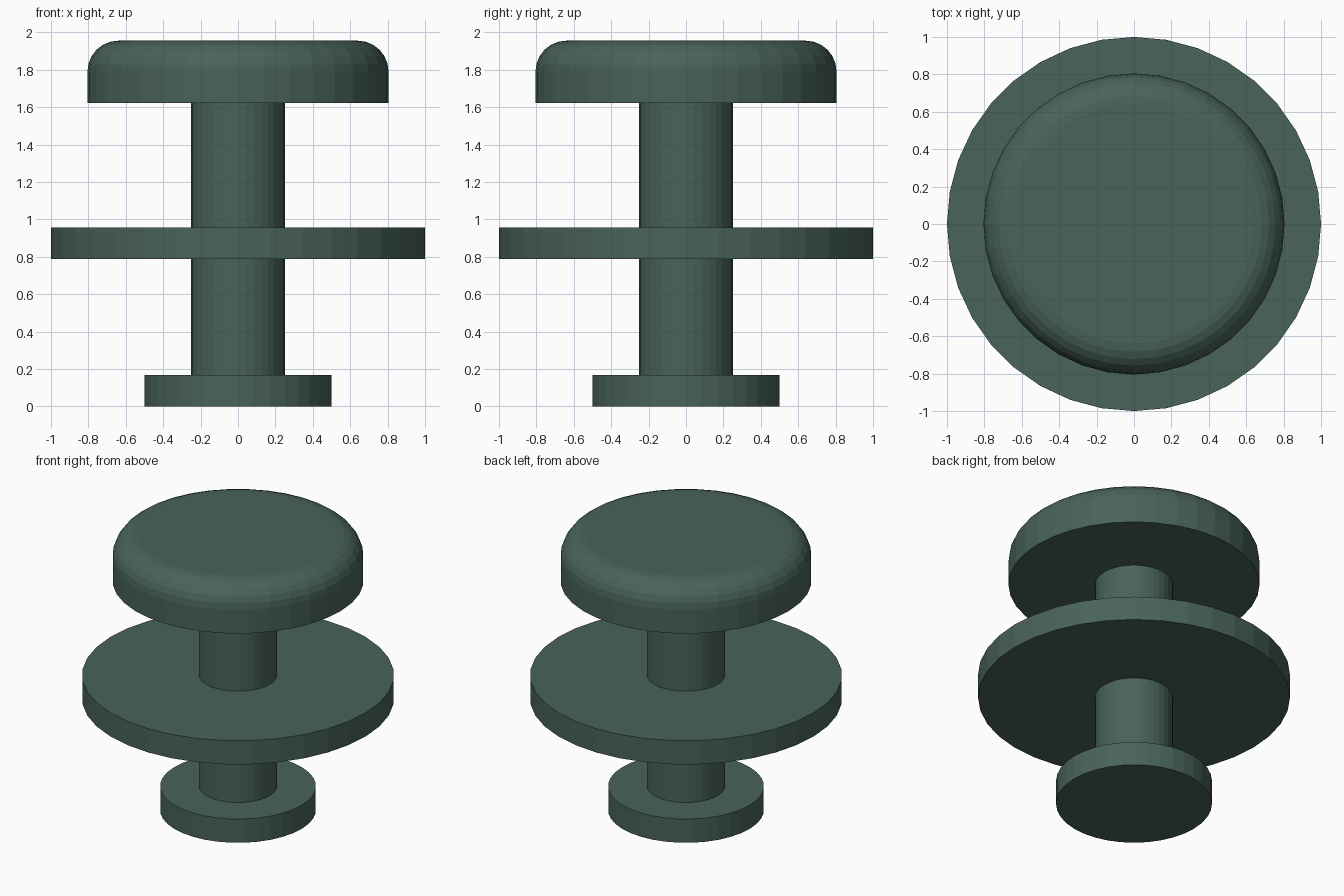
import bpy, bmesh
from math import sin, cos, pi

if "Cube" in bpy.data.objects:
    bpy.data.objects.remove(bpy.data.objects["Cube"])

SIDES = 36

paint = bpy.data.materials.new("dark_green")
paint.diffuse_color = (0.065, 0.125, 0.10, 1)
paint.use_nodes = True
paint.node_tree.nodes["Principled BSDF"].inputs["Base Color"].default_value = paint.diffuse_color


def lathe(name, profile):
    """Closed solid turned around z from (radius, height) points, bottom to top."""
    bm = bmesh.new()
    rings = [[bm.verts.new((r * cos(2 * pi * i / SIDES), r * sin(2 * pi * i / SIDES), z))
              for i in range(SIDES)] for r, z in profile]
    for low, high in zip(rings, rings[1:]):
        for i in range(SIDES):
            j = (i + 1) % SIDES
            bm.faces.new((low[i], low[j], high[j], high[i]))
    bm.faces.new(rings[0][::-1])
    bm.faces.new(rings[-1])
    mesh = bpy.data.meshes.new(name)
    bm.to_mesh(mesh)
    bm.free()
    mesh.materials.append(paint)
    obj = bpy.data.objects.new(name, mesh)
    bpy.context.collection.objects.link(obj)
    return obj


def disc(name, radius, bottom, top):
    return lathe(name, [(radius, bottom), (radius, top)])


# Foot, middle flange and the three-part stack's connecting shaft
disc("base_disc", 0.5, 0.0, 0.168)
disc("lower_shaft", 0.25, 0.168, 0.787)
disc("middle_flange", 1.0, 0.787, 0.955)
disc("upper_shaft", 0.25, 0.955, 1.622)

# Mushroom cap with rounded upper rim
CAP_R, CAP_TOP, ROUND = 0.805, 1.955, 0.165
rim = [(CAP_R - ROUND * (1 - cos(a)), CAP_TOP - ROUND * (1 - sin(a)))
       for a in (k * pi / 12 for k in range(7))]
lathe("rounded_cap", [(CAP_R, 1.622)] + rim)
